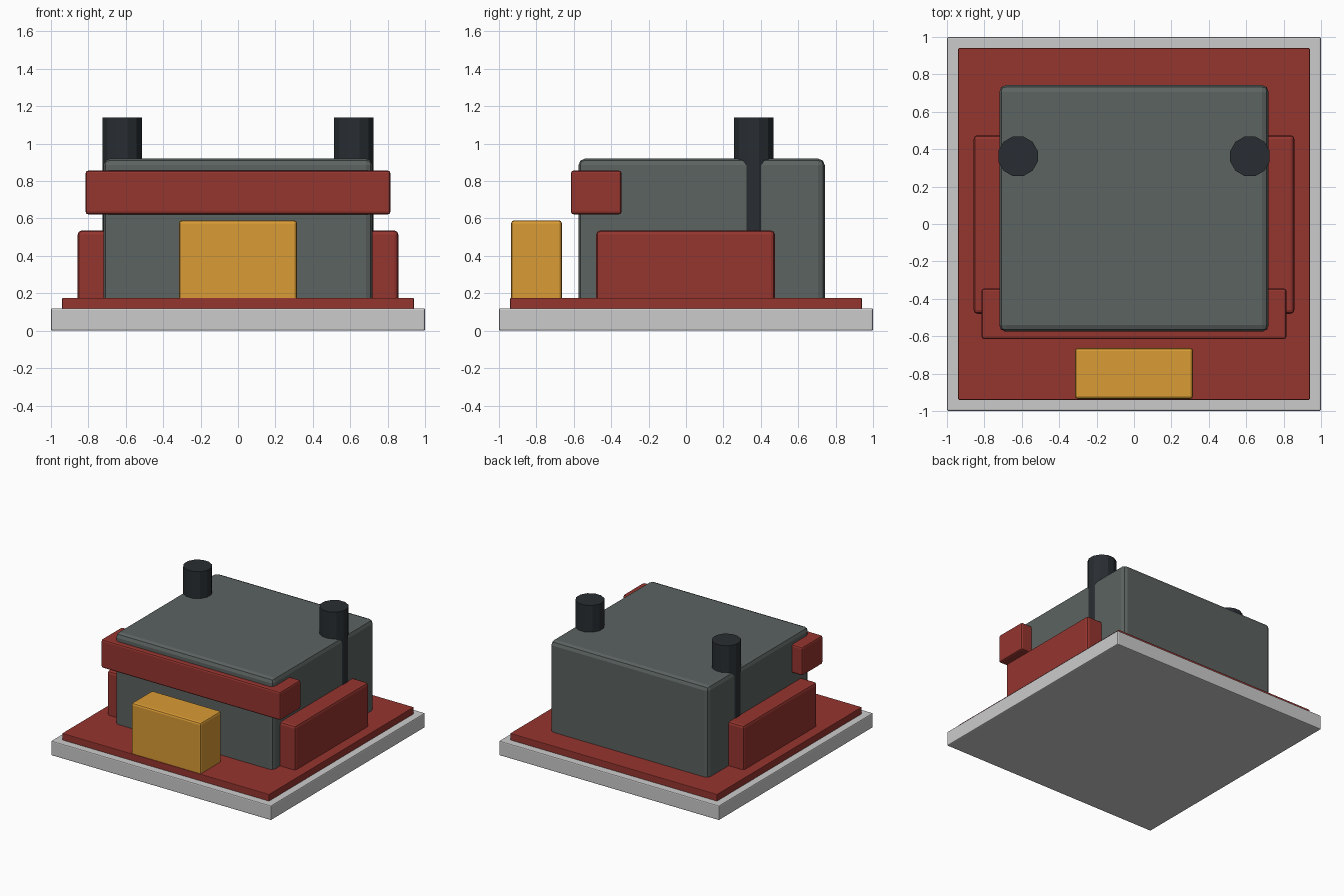
import bpy
import math

if "Cube" in bpy.data.objects:
    bpy.data.objects.remove(bpy.data.objects["Cube"])


def material(name, rgb):
    m = bpy.data.materials.new(name)
    m.diffuse_color = (*rgb, 1)
    m.use_nodes = True
    m.node_tree.nodes["Principled BSDF"].inputs["Base Color"].default_value = m.diffuse_color
    return m


RED = material("red_paint", (0.30, 0.035, 0.028))
YELLOW = material("amber_paint", (0.70, 0.33, 0.035))
DARK = material("dark_metal", (0.022, 0.027, 0.032))
BODY = material("body_grey", (0.105, 0.125, 0.12))


def box(name, lo, hi, bevel, mat=None):
    """Bevelled box between two corners."""
    bpy.ops.mesh.primitive_cube_add(size=1, location=[(a + b) / 2 for a, b in zip(lo, hi)])
    ob = bpy.context.object
    ob.name = name
    ob.scale = [b - a for a, b in zip(lo, hi)]
    bpy.ops.object.transform_apply(location=False, rotation=False, scale=True)
    if bevel:
        mod = ob.modifiers.new("edge_bevel", 'BEVEL')
        mod.width = bevel
        mod.segments = 2
    if mat:
        ob.data.materials.append(mat)
    return ob


# Foundation slab and red floor plate
box("base_slab", (-1, -1, 0), (1, 1, 0.12), 0.008)
box("floor_plate", (-0.94, -0.94, 0.115), (0.94, 0.94, 0.175), 0.004, RED)

# Main block
box("main_body", (-0.72, -0.575, 0.14), (0.72, 0.742, 0.92), 0.035, BODY)

# Front band wrapping the body, and the free-standing step block
box("front_band", (-0.815, -0.615, 0.622), (0.815, -0.345, 0.856), 0.014, RED)
box("front_block", (-0.316, -0.935, 0.15), (0.316, -0.664, 0.59), 0.016, YELLOW)

# Side blocks and corner stacks, one of each per side
for side, s in (("left", -1), ("right", 1)):
    xs = sorted((s * 0.62, s * 0.857))
    box(side + "_side_block", (xs[0], -0.48, 0.14), (xs[1], 0.475, 0.535), 0.02, RED)

    # 12-sided stack, flat facet facing outward
    bpy.ops.mesh.primitive_cylinder_add(vertices=12, radius=0.1095, depth=0.69,
                                        location=(s * 0.62, 0.362, 0.795),
                                        rotation=(0, 0, math.radians(15)))
    stack = bpy.context.object
    stack.name = side + "_stack"
    stack.data.materials.append(DARK)
